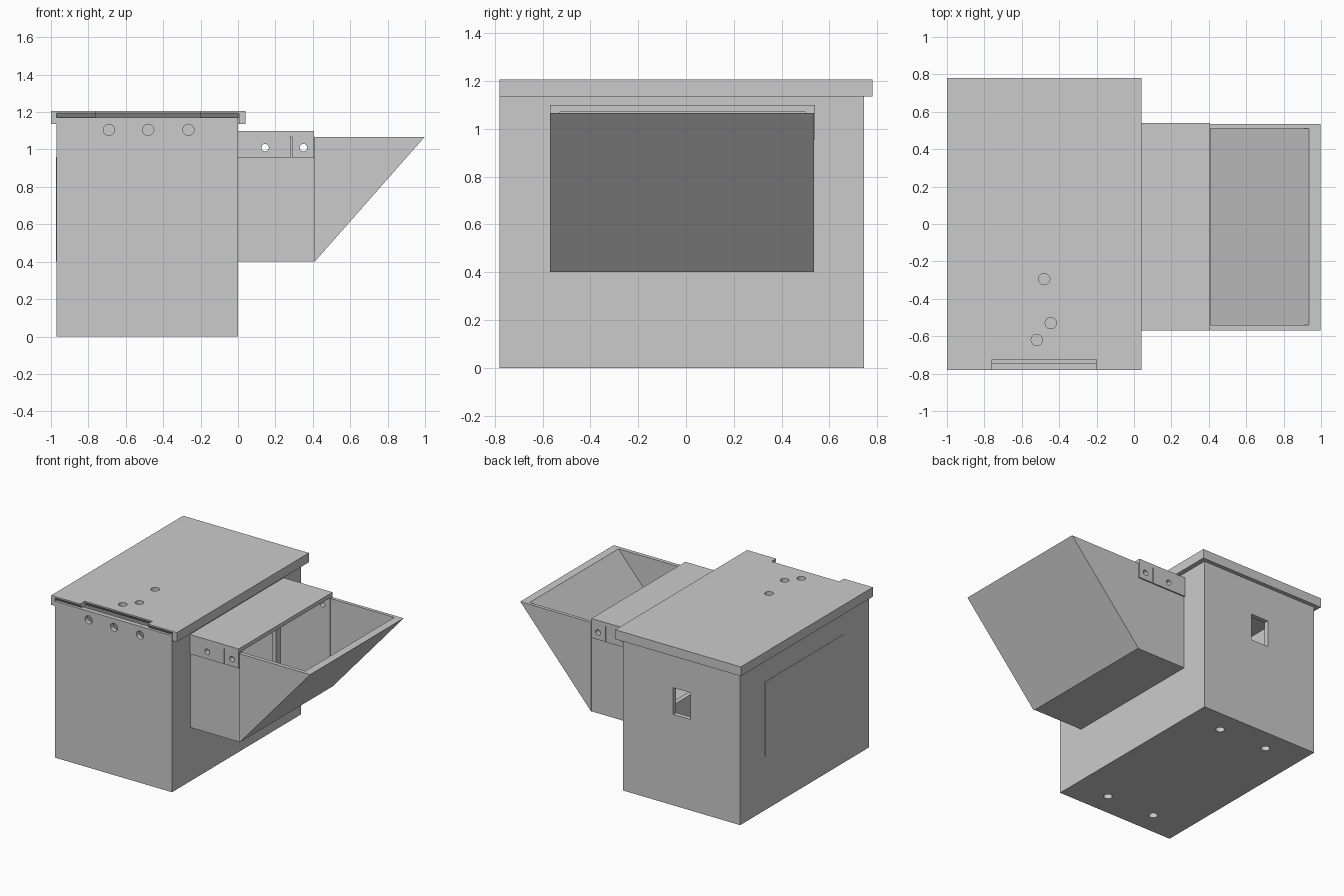
import bpy, bmesh, math
from mathutils import Matrix, Vector

if "Cube" in bpy.data.objects:
    bpy.data.objects.remove(bpy.data.objects["Cube"])


def finish(bm, name):
    bmesh.ops.recalc_face_normals(bm, faces=bm.faces)
    me = bpy.data.meshes.new(name)
    bm.to_mesh(me)
    bm.free()
    ob = bpy.data.objects.new(name, me)
    bpy.context.collection.objects.link(ob)
    return ob


def boxes(name, *ranges):
    """One object from boxes given as (x0, x1, y0, y1, z0, z1)."""
    bm = bmesh.new()
    for x0, x1, y0, y1, z0, z1 in ranges:
        m = Matrix.Translation(((x0 + x1) / 2, (y0 + y1) / 2, (z0 + z1) / 2))
        m = m @ Matrix.Diagonal((x1 - x0, y1 - y0, z1 - z0, 1))
        bmesh.ops.create_cube(bm, size=1, matrix=m)
    return finish(bm, name)


def prism(name, pts, axis, a, b):
    """Extrude a profile of (x, z) along y, or of (y, z) along x."""
    bm = bmesh.new()
    co = [(p, a, q) if axis == 'y' else (a, p, q) for p, q in pts]
    f = bm.faces.new([bm.verts.new(c) for c in co])
    r = bmesh.ops.extrude_face_region(bm, geom=[f])
    vs = [v for v in r['geom'] if isinstance(v, bmesh.types.BMVert)]
    bmesh.ops.translate(bm, verts=vs, vec=(0, b - a, 0) if axis == 'y' else (b - a, 0, 0))
    return finish(bm, name)


def drills(centres, axis, r, length):
    """Cylinder cutters of the same size at several places."""
    bm = bmesh.new()
    rot = Matrix.Rotation(math.pi / 2, 4, 'X') if axis == 'y' else Matrix()
    for c in centres:
        bmesh.ops.create_cone(bm, cap_ends=True, segments=24, radius1=r, radius2=r,
                              depth=length, matrix=Matrix.Translation(Vector(c)) @ rot)
    return finish(bm, "cutter")


def cut(ob, *cutters):
    bpy.context.view_layer.objects.active = ob
    for c in cutters:
        m = ob.modifiers.new("cut", 'BOOLEAN')
        m.operation, m.solver, m.object = 'DIFFERENCE', 'EXACT', c
        bpy.ops.object.modifier_apply(modifier=m.name)
        bpy.data.objects.remove(c)


# Hollow main box with side opening, rear window, front and floor holes
body = boxes("main_box", (-0.97, 0, -0.78, 0.745, 0, 1.17))
cut(body,
    boxes("cutter", (-0.935, -0.035, -0.745, 0.71, 0.035, 1.3)),
    boxes("cutter", (-0.1, 0.1, -0.485, 0.45, 0.44, 0.96)),
    boxes("cutter", (-0.56, -0.415, 0.6, 0.85, 0.68, 0.88)),
    drills([(x, -0.78, 1.105) for x in (-0.69, -0.48, -0.265)], 'y', 0.03, 0.2),
    drills([(x, y, 0) for x in (-0.28, -0.68) for y in (-0.61, 0.575)], 'z', 0.03, 0.2))

# Flush panel on the left side
panel = boxes("side_panel", (-0.972, -0.96, -0.485, 0.45, 0.40, 0.96))
mat = bpy.data.materials.new("light_grey")
mat.diffuse_color = (0.9, 0.9, 0.9, 1)
mat.use_nodes = True
mat.node_tree.nodes["Principled BSDF"].inputs["Base Color"].default_value = mat.diffuse_color
panel.data.materials.append(mat)

# Lid plate with chamfered front, finger notch and three holes
lid = prism("lid", [(-0.76, 1.17), (0.75, 1.17), (0.75, 1.205), (-0.78, 1.205), (-0.78, 1.195)],
            'x', -0.97, 0.005)
cut(lid,
    prism("cutter", [(-0.85, 1.1), (-0.705, 1.1), (-0.705, 1.17), (-0.725, 1.195),
                     (-0.725, 1.3), (-0.85, 1.3)], 'x', -0.76, -0.2),
    drills([(-0.48, -0.295, 1.19), (-0.445, -0.53, 1.19), (-0.52, -0.62, 1.19)], 'z', 0.03, 0.2))

# Lid rim on left, right and back (front is open)
boxes("lid_rim",
      (-1.0, -0.97, -0.78, 0.78, 1.135, 1.205),
      (0.005, 0.04, -0.78, 0.78, 1.135, 1.205),
      (-0.97, 0.005, 0.75, 0.78, 1.135, 1.205))

# Channel joining the box to the hopper: floor and two walls
pins = [(x, 0, 1.01) for x in (0.145, 0.35)]
channel = boxes("channel", (0, 0.41, -0.56, 0.53, 0.4, 1.07))
cut(channel,
    boxes("cutter", (-0.1, 0.6, -0.53, 0.50, 0.43, 1.2)),
    drills(pins, 'y', 0.02, 2))

# Channel cover with hanging flaps, slits and pin holes
cover = boxes("channel_cover", (0, 0.405, -0.57, 0.54, 0.955, 1.10))
cut(cover,
    boxes("cutter", (-0.1, 0.6, -0.56, 0.53, 0.8, 1.07)),
    boxes("cutter", (0.282, 0.289, -0.8, 0.8, 0.9, 1.07)),
    drills(pins, 'y', 0.02, 2))

# Wedge hopper, open at the top and towards the channel
hopper = prism("hopper", [(0.41, 0.4), (0.997, 1.066), (0.41, 1.066)], 'y', -0.57, 0.535)
cut(hopper, prism("cutter", [(0.30, 0.338), (1.036, 1.18), (0.30, 1.18)], 'y', -0.54, 0.51))
